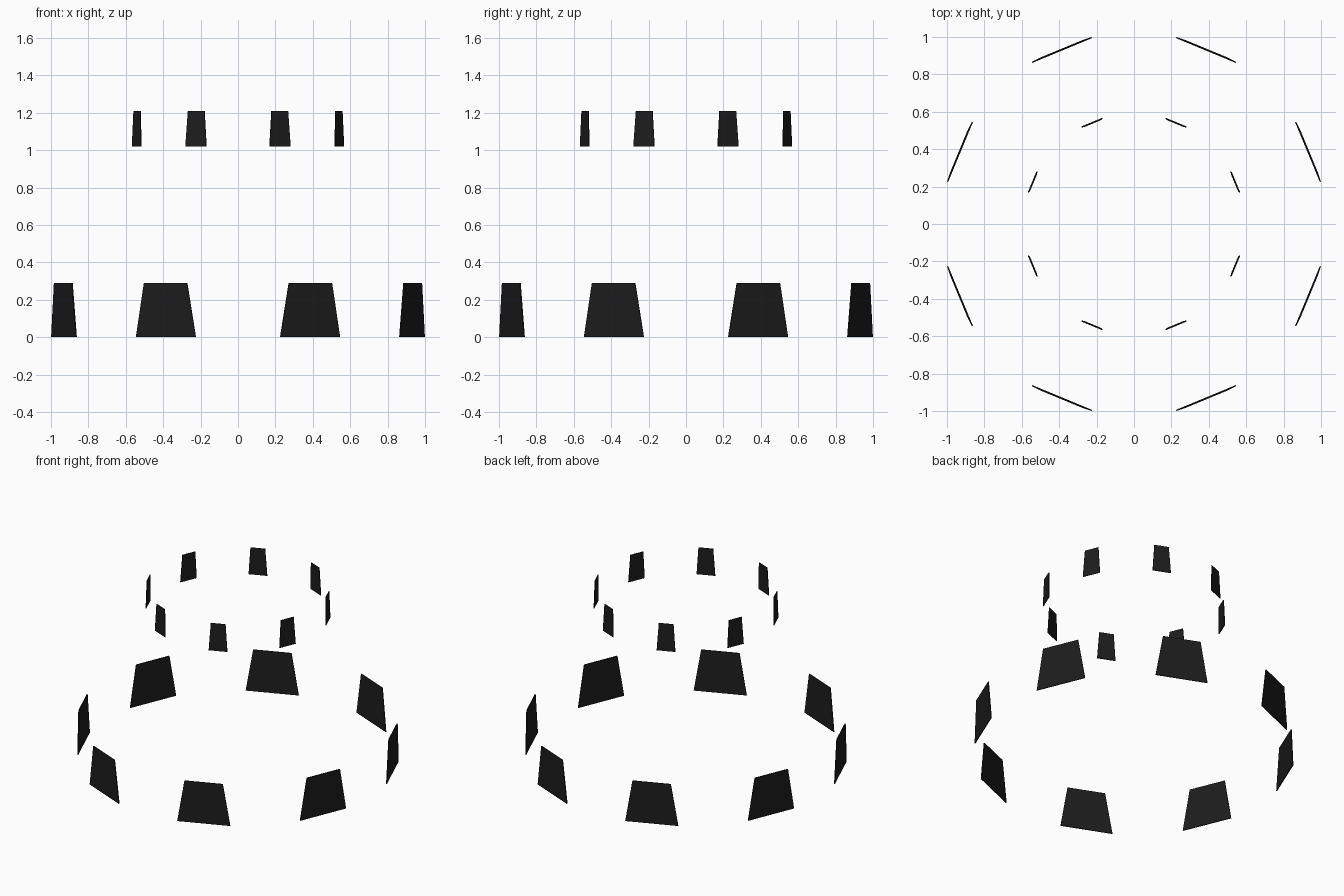
import bpy, bmesh, math
from mathutils import Matrix

if "Cube" in bpy.data.objects:
    bpy.data.objects.remove(bpy.data.objects["Cube"])

black = bpy.data.materials.new("black")
black.diffuse_color = (0.012, 0.012, 0.012, 1)
black.use_nodes = True
black.node_tree.nodes["Principled BSDF"].inputs["Base Color"].default_value = black.diffuse_color


def panel(name, angle, z0, z1, r0, r1, w0, w1, thick):
    """Thin upright trapezoid facing outwards; r, w = radius and half width at bottom/top."""
    bm = bmesh.new()
    rings = []
    for d in (-thick / 2, thick / 2):
        pts = [(r0 + d, -w0, z0), (r0 + d, w0, z0), (r1 + d, w1, z1), (r1 + d, -w1, z1)]
        rings.append([bm.verts.new(p) for p in pts])
    inner, outer = rings
    bm.faces.new(inner[::-1])
    bm.faces.new(outer)
    for i in range(4):
        j = (i + 1) % 4
        bm.faces.new((inner[i], inner[j], outer[j], outer[i]))
    bmesh.ops.recalc_face_normals(bm, faces=bm.faces)
    bm.transform(Matrix.Rotation(angle, 4, 'Z'))
    mesh = bpy.data.meshes.new(name)
    bm.to_mesh(mesh)
    bm.free()
    mesh.materials.append(black)
    bpy.context.collection.objects.link(bpy.data.objects.new(name, mesh))


# Two octagonal rings of panels
for k in range(8):
    a = math.radians(22.5 + 45 * k)
    panel(f"lower_panel_{k + 1}", a, 0, 0.29, 1.007, 1.011, 0.173, 0.125, 0.006)
    panel(f"upper_panel_{k + 1}", a, 1.02, 1.21, 0.587, 0.583, 0.061, 0.048, 0.005)
